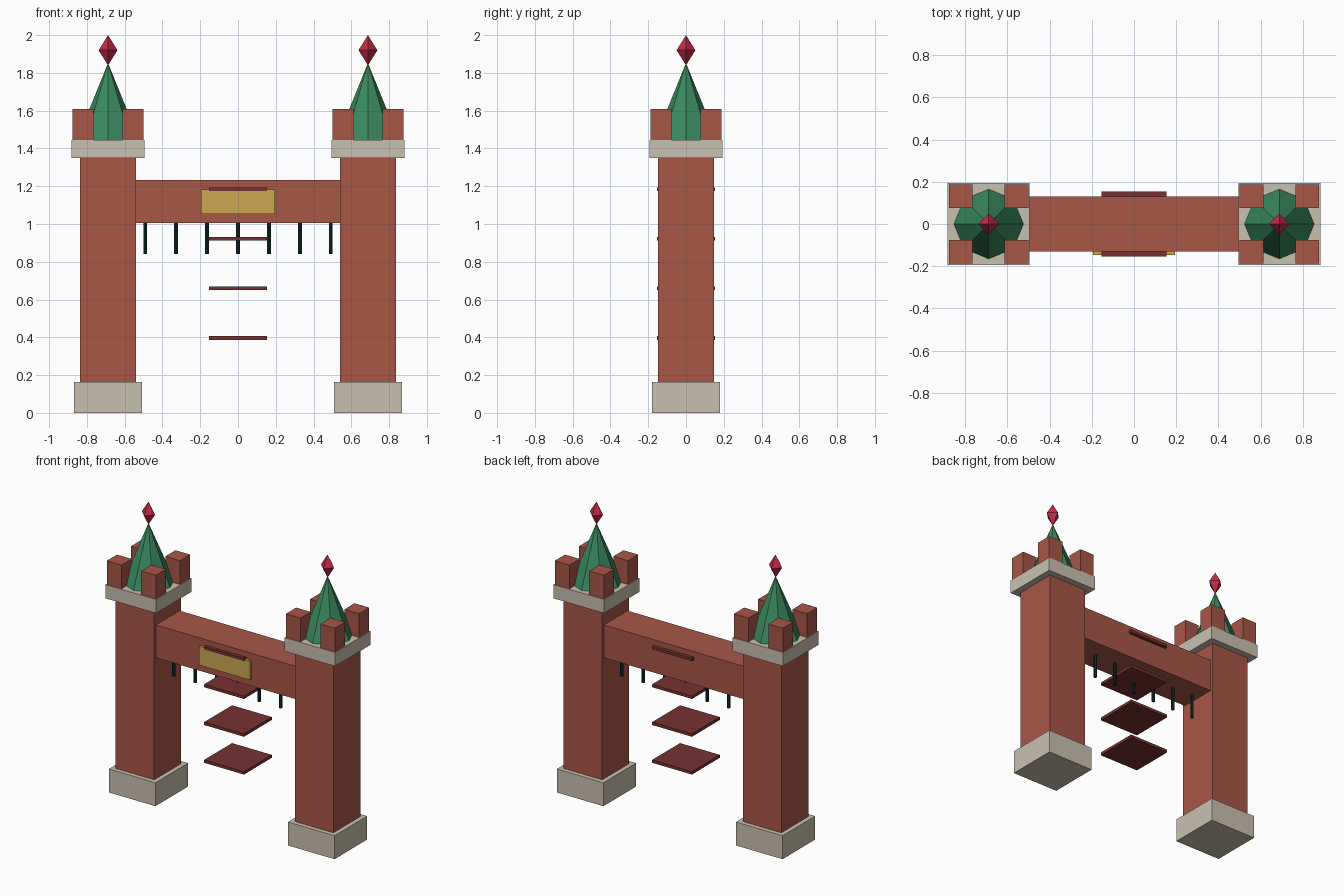
import bpy, bmesh, math
from mathutils import Matrix

if "Cube" in bpy.data.objects:
    bpy.data.objects.remove(bpy.data.objects["Cube"])


def material(name, r, g, b):
    """Flat colour from sRGB bytes."""
    lin = [((c / 255 + 0.055) / 1.055) ** 2.4 for c in (r, g, b)]
    m = bpy.data.materials.new(name)
    m.diffuse_color = (*lin, 1)
    m.use_nodes = True
    m.node_tree.nodes["Principled BSDF"].inputs["Base Color"].default_value = m.diffuse_color
    return m


BRICK = material("red brick", 168, 87, 71)
STONE = material("pale stone", 201, 193, 176)
GREEN = material("green roof", 58, 138, 95)
GOLD = material("gold", 203, 168, 82)
PLANK = material("dark red board", 118, 50, 48)
IRON = material("dark iron", 16, 40, 42)
RUBY = material("ruby", 196, 42, 74)


def finish(name, bm, mat):
    me = bpy.data.meshes.new(name)
    bm.to_mesh(me)
    bm.free()
    me.materials.append(mat)
    ob = bpy.data.objects.new(name, me)
    bpy.context.collection.objects.link(ob)
    return ob


def box(name, mat, x, y, z):
    """Box from (min, max) pairs."""
    bm = bmesh.new()
    mid = [(a + b) / 2 for a, b in (x, y, z)]
    size = [b - a for a, b in (x, y, z)]
    bmesh.ops.create_cube(bm, size=1, matrix=Matrix.Translation(mid) @ Matrix.Diagonal((*size, 1)))
    return finish(name, bm, mat)


def cone(name, mat, x, z0, z1, r0, r1, sides):
    bm = bmesh.new()
    bmesh.ops.create_cone(bm, cap_ends=True, segments=sides, radius1=r0, radius2=r1,
                          depth=z1 - z0, matrix=Matrix.Translation((x, 0, (z0 + z1) / 2)))
    return finish(name, bm, mat)


def gem(name, mat, x, z, r, h):
    """Four-sided double pyramid."""
    bm = bmesh.new()
    ring = [bm.verts.new((x + r * math.cos(i * math.pi / 2), r * math.sin(i * math.pi / 2), z))
            for i in range(4)]
    top, low = bm.verts.new((x, 0, z + h)), bm.verts.new((x, 0, z - h))
    for i in range(4):
        a, b = ring[i], ring[(i + 1) % 4]
        bm.faces.new((a, b, top))
        bm.faces.new((b, a, low))
    return finish(name, bm, mat)


def square(name, mat, x, half, z0, z1):
    return box(name, mat, (x - half, x + half), (-half, half), (z0, z1))


# Two towers
for side, sx in (("left", -1), ("right", 1)):
    cx = sx * 0.688
    square(side + "_tower_base", STONE, cx, 0.179, 0, 0.163)
    square(side + "_tower_shaft", BRICK, cx, 0.148, 0.163, 1.35)
    square(side + "_tower_cap", STONE, cx, 0.194, 1.35, 1.445)
    # corner battlements
    for ix in (-1, 1):
        for iy in (-1, 1):
            xs = sorted((cx + ix * 0.076, cx + ix * 0.188))
            ys = sorted((iy * 0.076, iy * 0.188))
            box(side + "_battlement", BRICK, xs, ys, (1.445, 1.61))
    cone(side + "_spire", GREEN, cx, 1.445, 1.845, 0.165, 0.003, 8)
    gem(side + "_finial", RUBY, cx, 1.92, 0.05, 0.08)

# Bridge beam and front plaque
box("beam", BRICK, (-0.545, 0.545), (-0.13, 0.13), (1.004, 1.232))
box("plaque", GOLD, (-0.195, 0.195), (-0.147, -0.128), (1.052, 1.183))

# Stack of floating boards, the top one running through the beam
for i in range(4):
    z = 0.397 + i * 0.2625
    square("board", PLANK, 0, 0.153, z - 0.01, z + 0.01)

# Portcullis spikes
for i in range(-3, 4):
    cone("portcullis_bar", IRON, i * 0.164, 0.84, 1.02, 0.011, 0.011, 6)
